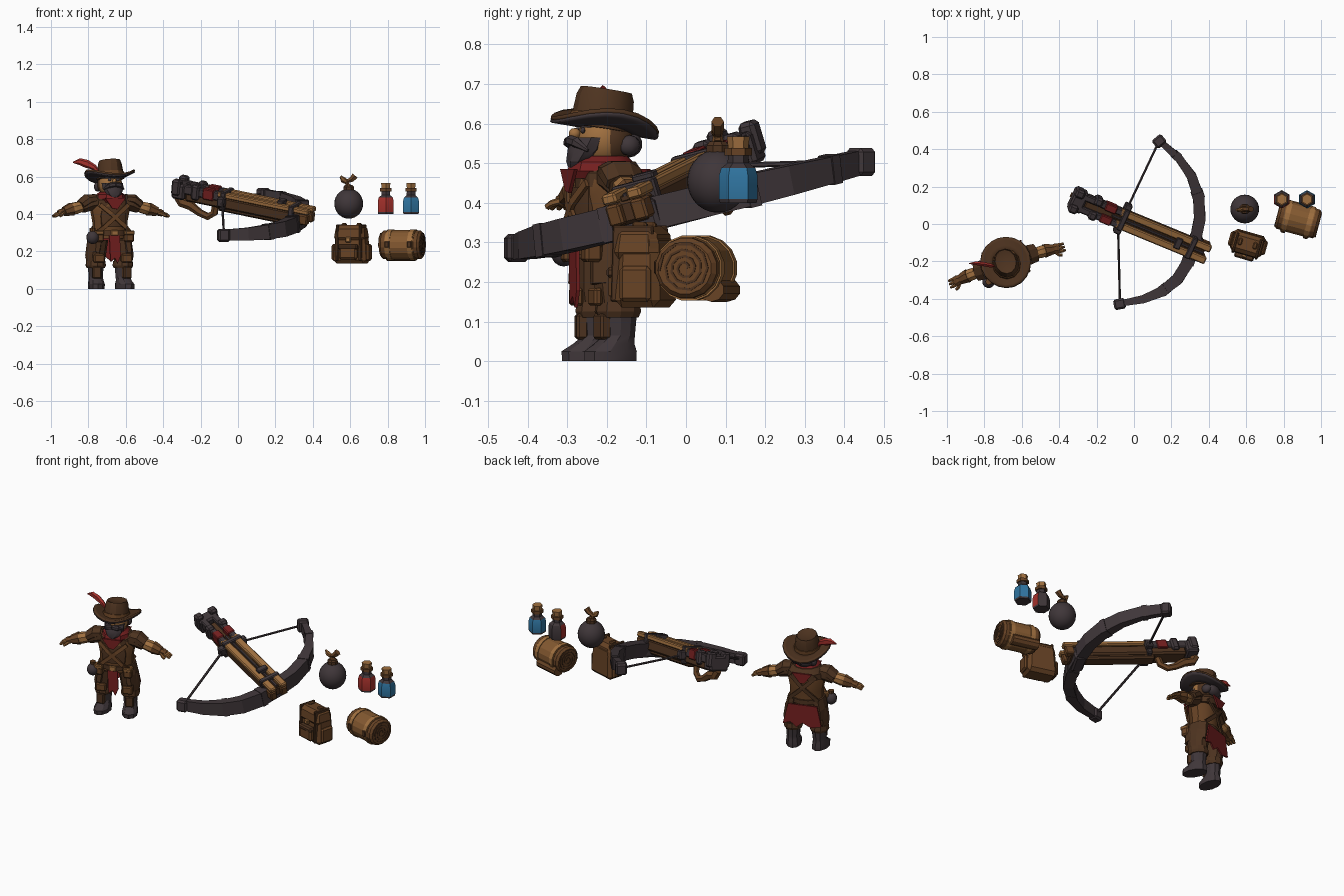
import bpy, bmesh, math
from mathutils import Vector, Matrix

def material(name, c):
    m = bpy.data.materials.new(name)
    m.diffuse_color = (*c, 1)
    return m

HAT = material("dark_leather", (.075, .033, .014))
LEATHER = material("leather", (.135, .055, .018))
LIGHT = material("light_leather", (.23, .1, .03))
TAN = material("tan_wood", (.35, .16, .05))
GREY = material("charcoal", (.05, .037, .041))
RED = material("dark_red", (.18, .014, .014))
FEATHER = material("bright_red", (.37, .03, .024))
BLUE = material("blue_liquid", (.03, .18, .36))
ID = Matrix.Identity(4)

def frame(loc, deg=0, axis='Z'):
    return Matrix.Translation(loc) @ Matrix.Rotation(math.radians(deg), 4, axis)

def finish(name, bm, mats, mtx, smooth=0):
    bmesh.ops.recalc_face_normals(bm, faces=bm.faces)
    me = bpy.data.meshes.new(name)
    bm.to_mesh(me)
    bm.free()
    me.transform(mtx)
    ob = bpy.data.objects.new(name, me)
    bpy.context.collection.objects.link(ob)
    for m in (mats if isinstance(mats, list) else [mats]):
        me.materials.append(m)
    if smooth:
        bpy.ops.object.select_all(action='DESELECT')
        ob.select_set(True)
        bpy.context.view_layer.objects.active = ob
        bpy.ops.object.shade_smooth_by_angle(angle=math.radians(smooth))
    return ob

def box(name, mat, x0, x1, y0, y1, z0, z1, mtx=ID, bevel=.006, taper=1):
    bm = bmesh.new()
    bmesh.ops.create_cube(bm, size=1)
    for v in bm.verts:
        k = taper if v.co.z > 0 else 1
        v.co = ((x0+x1)/2 + v.co.x*(x1-x0)*k, (y0+y1)/2 + v.co.y*(y1-y0)*k,
                (z0+z1)/2 + v.co.z*(z1-z0))
    bmesh.ops.bevel(bm, geom=list(bm.edges), offset=bevel, segments=1, affect='EDGES')
    return finish(name, bm, mat, mtx)

def sweep(name, mat, pts, sizes, n=4, mtx=ID, up=(0, 0, 1), tan=None, smooth=0):
    """Skin rings of half sizes (w, h) along a path."""
    bm, pts, up, rings = bmesh.new(), [Vector(p) for p in pts], Vector(up), []
    if not isinstance(sizes, list):
        sizes = [sizes]*len(pts)
    k = math.sqrt(2) if n == 4 else 1
    for i, (p, (w, h)) in enumerate(zip(pts, sizes)):
        t = Vector(tan) if tan else (pts[min(i+1, len(pts)-1)] - pts[max(i-1, 0)]).normalized()
        side = up.cross(t).normalized()
        top = t.cross(side)
        rings.append([bm.verts.new(p + side*w*k*math.cos(a) + top*h*k*math.sin(a))
                      for a in [2*math.pi*(j+.5)/n for j in range(n)]])
    for r, q in zip(rings, rings[1:]):
        for j in range(n):
            bm.faces.new((r[j], r[(j+1) % n], q[(j+1) % n], q[j]))
    bm.faces.new(rings[0])
    bm.faces.new(rings[-1])
    return finish(name, bm, mat, mtx, smooth)

def loft(name, mat, rows, n=10, mtx=ID):
    """Rows are (z, half width, half depth, centre x, centre y)."""
    rows = [tuple(r) + (0,)*(5-len(r)) for r in rows]
    return sweep(name, mat, [(r[3], r[4], r[0]) for r in rows], [(r[1], r[2]) for r in rows],
                 n, mtx, (0, 1, 0), (0, 0, 1), 30)

def ball(name, mat, c, r, mtx=ID, seg=14):
    bm = bmesh.new()
    bmesh.ops.create_uvsphere(bm, u_segments=seg, v_segments=seg//2+2, radius=1)
    for v in bm.verts:
        v.co = Vector(c) + Vector((v.co.x*r[0], v.co.y*r[1], v.co.z*r[2]))
    return finish(name, bm, mat, mtx, 50)

def plate(name, mat, outline, y, mtx):
    """Thin cloth cut from an x-z outline."""
    bm = bmesh.new()
    f = bm.faces.new([bm.verts.new((x, y, z)) for x, z in outline])
    for v in bmesh.ops.extrude_face_region(bm, geom=[f])['geom']:
        if isinstance(v, bmesh.types.BMVert):
            v.co.y += .009
    return finish(name, bm, mat, mtx)

# ---------- Hunter figure ----------
H = frame((-.685, -.205, 0), 18)
for s, tag in ((-1, "right"), (1, "left")):
    x = .078*s
    foot = H @ frame((x, 0, 0), 10*s)
    loft(tag+"_boot", GREY, [(0, .044, .074, 0, -.011), (.025, .045, .075, 0, -.011),
         (.045, .04, .055, 0, 0), (.065, .038, .043, 0, .012), (.13, .044, .049, 0, .012)], 10, foot)
    loft(tag+"_boot_cuff", HAT, [(.11, .048, .054, 0, .01), (.125, .055, .061, 0, .01),
         (.15, .052, .057, 0, .01)], 10, foot)
    box(tag+"_boot_front", HAT, -.024, .024, -.05, -.02, .055, .12, foot, .006)
    loft(tag+"_trouser", HAT, [(.13, .046, .05), (.18, .055, .06), (.26, .055, .065, -.012*s)], 10,
         H @ frame((x, .008, 0)))
    box(tag+"_knee_pad", LEATHER, x-.03, x+.03, -.062, -.04, .14, .185, H)
    # Arm, from shoulder to fingers
    sweep(tag+"_sleeve", HAT, [(.075*s, 0, .465), (.12*s, 0, .46), (.165*s, -.003, .438)],
          [(.05, .04), (.05, .047), (.04, .037)], 8, H)
    sweep(tag+"_shoulder_guard", HAT, [(.085*s, 0, .482), (.125*s, 0, .476), (.165*s, 0, .448)],
          [(.05, .026), (.057, .033), (.052, .027)], 8, H)
    sweep(tag+"_forearm", TAN, [(.155*s, -.003, .442), (.2*s, -.005, .43), (.245*s, -.01, .417)],
          [(.03, .03), (.035, .034), (.028, .027)], 8, H)
    sweep(tag+"_bracer", LEATHER, [(.215*s, -.006, .426), (.23*s, -.007, .422), (.262*s, -.012, .412)],
          [(.039, .038), (.036, .034), (.028, .026)], 8, H)
    sweep(tag+"_glove", LEATHER, [(.255*s, -.01, .414), (.277*s, -.012, .408), (.292*s, -.013, .402)],
          [(.022, .018), (.03, .02), (.026, .017)], 8, H)
    for i in range(3):
        y = -.032 + .018*i
        sweep(tag+"_finger", LIGHT, [(.283*s, y, .404), (.305*s, y-.003, .397), (.322*s, y-.004, .386)],
              [(.01, .01), (.01, .01), (.007, .007)], 6, H)
    sweep(tag+"_thumb", LIGHT, [(.265*s, -.028, .406), (.283*s, -.05, .398), (.297*s, -.056, .39)],
          (.009, .009), 6, H)
    # Coat tails and belt bags
    sweep(tag+"_coat_tail", HAT, [(.07*s, .005, .31), (.083*s, .005, .25), (.091*s, .005, .195)],
          [(.035, .068), (.036, .073), (.03, .075)], 8, H, (0, 1, 0))
    box(tag+"_belt_bag", LEATHER, .085*s-.025, .085*s+.025, -.086, -.04, .25, .31, H, .008)
    box(tag+"_bag_flap", LIGHT, .085*s-.026, .085*s+.026, -.089, -.04, .287, .312, H, .005)
    # Face and whisker halves
    ball(tag+"_eye", GREY, (.023*s, -.066, .583), (.01, .006, .008), H, 8)
    sweep(tag+"_moustache", GREY, [(0, -.092, .558), (.03*s, -.087, .553), (.058*s, -.064, .532)],
          [(.014, .013), (.014, .014), (.004, .004)], 6, H)
    ball(tag+"_side_hair", GREY, (.052*s, .048, .545), (.022, .03, .026), H, 8)

loft("torso", LEATHER, [(.27, .095, .072), (.31, .096, .073), (.36, .096, .076), (.42, .108, .08),
     (.465, .102, .073), (.5, .055, .05)], 12, H)
loft("vest", HAT, [(.33, .07, .03, 0, -.053), (.39, .076, .034, 0, -.053),
     (.44, .066, .03, 0, -.052)], 8, H)
loft("belt", HAT, [(.285, .104, .082), (.312, .104, .082)], 12, H)
box("belt_buckle", TAN, -.02, .02, -.088, -.076, .283, .314, H, .004)
for s in (-1, 1):
    sweep("cross_strap", LEATHER, [(-.08*s, -.074, .45), (-.02*s, -.093, .4), (.06*s, -.091, .33),
          (.088*s, -.066, .305)], (.011, .005), 4, H, (0, -1, 0))
    sweep("back_strap", HAT, [(-.075*s, .074, .46), (0, .086, .39), (.085*s, .066, .31)],
          (.011, .005), 4, H, (0, 1, 0))
plate("front_cloth", RED, [(-.03, .285), (.028, .285), (.034, .18), (.016, .135), (0, .165), (-.024, .145)], -.086, H)
plate("back_cloth", RED, [(-.085, .285), (.085, .285), (.115, .16), (.07, .175), (.035, .145),
      (0, .175), (-.05, .15), (-.11, .165)], .08, H)
loft("hood_collar", HAT, [(.44, .112, .088, 0, .01), (.475, .108, .088, 0, .01), (.505, .075, .07, 0, .01)], 10, H)
loft("scarf", RED, [(.462, .066, .085, 0, -.008), (.48, .08, .092, 0, -.008), (.503, .076, .084, 0, -.008),
     (.518, .058, .064, 0, -.005)], 10, H)
for s, tag in ((-1, "front"), (1, "back")):
    plate(tag+"_scarf_point", RED, [(-.058, .485), (.058, .485), (.01, .425), (-.018, .43)],
          .094*s - (.006 if s < 0 else 0), H)
ball("head", TAN, (0, -.005, .56), (.063, .068, .07), H)
ball("head_back", HAT, (0, .012, .56), (.065, .062, .068), H)
ball("nose", TAN, (0, -.08, .575), (.013, .016, .014), H, 8)
loft("beard", GREY, [(.487, .014, .014, 0, -.082), (.505, .04, .029, 0, -.072), (.535, .058, .042, 0, -.054),
     (.565, .06, .036, 0, -.042)], 9, H)
ball("back_hair", GREY, (0, .062, .548), (.055, .034, .034), H, 10)
ball("hip_flask", GREY, (-.12, -.07, .275), (.034, .034, .036), H, 12)
loft("hip_flask_neck", LEATHER, [(.305, .014, .014), (.325, .017, .017)], 8, H @ frame((-.12, -.07, 0)))

# Hat, tilted backward with its sides curled up and a dark lining below
T = H @ frame((0, 0, .595), -9, 'X')
for name, mat, drop, thick in (("hat_brim", HAT, 0, .01), ("hat_lining", GREY, .008, .008)):
    bm = bmesh.new()
    rows = [[bm.verts.new((r*math.cos(a), r*math.sin(a)*1.03, .038*(r*math.cos(a)/.13)**2 - .003 - drop))
             for a in [2*math.pi*j/20 for j in range(20)]] for r in (.055, .09, .118, .134)]
    for r, q in zip(rows, rows[1:]):
        for j in range(20):
            bm.faces.new((r[j], r[(j+1) % 20], q[(j+1) % 20], q[j]))
    mod = finish(name, bm, mat, T, 35).modifiers.new("thickness", 'SOLIDIFY')
    mod.thickness, mod.offset = thick, 0
C = T @ frame((0, -.01, 0))
loft("hat_crown", HAT, [(-.01, .075, .08), (.03, .069, .077), (.07, .063, .074), (.09, .056, .066),
     (.08, .03, .04)], 12, C)
loft("hat_band", LEATHER, [(.006, .077, .083), (.026, .074, .081)], 12, C)
sweep("feather", FEATHER, [(-.065, .0, .625), (-.085, .01, .65), (-.12, .03, .668), (-.155, .045, .68),
      (-.19, .055, .676)], [(.004, .008), (.012, .015), (.013, .022), (.011, .018), (.002, .003)], 6, H)

# ---------- Crossbow ----------
A = Vector((.68, -.28, -.14)).normalized()
B = Vector((.36, .9, .24))
B = (B - A*B.dot(A)).normalized()
U = A.cross(B)
X = Matrix.Translation((.018, -.005, .478)) @ Matrix((A, B, U)).transposed().to_4x4()
box("stock_body", HAT, -.31, .39, -.046, .046, -.06, .004, X, .01)
box("stock_belly", HAT, -.12, .3, -.034, .034, -.08, -.05, X, .01)
box("bolt_channel", HAT, -.15, .39, -.014, .014, 0, .014, X, .002)
box("channel_line", GREY, -.15, .39, -.006, .006, 0, .02, X, .002)
for s in (-1, 1):
    v = .035*s
    box("rail", TAN, -.12, .415, v-.02, v+.02, .002, .03, X, .006)
    box("rail_tip", LEATHER, .36, .412, v-.02, v+.02, -.055, .0, X, .006)
    box("rear_bar", GREY, -.38, -.1, v-.018, v+.018, -.02, .03, X, .006)
    box("red_wrap", RED, -.205, -.14, v-.022, v+.022, -.025, .035, X, .005)
    box("rear_horn", GREY, -.385, -.335, v*1.3-.023, v*1.3+.023, -.035, .052, X, .01)
    box("rear_lump", GREY, -.27, -.225, v*1.2-.023, v*1.2+.023, -.04, .043, X, .01)
    box("string_claw", GREY, -.105, -.065, s*.068-.02, s*.068+.02, -.04, .012, X, .006)
box("butt_block", GREY, -.385, -.31, -.06, .06, -.055, .03, X, .01)
for u in (-.1, .3):
    box("stock_clamp", GREY, u, u+.03, -.06, .06, -.065, .036, X, .005)
box("sight_clip", GREY, .22, .255, -.03, .03, .01, .045, X, .004)
box("limb_socket", GREY, .3, .37, -.06, .06, -.1, -.01, X, .01)
sweep("trigger_grip", LEATHER, [(-.37, 0, -.05), (-.345, 0, -.085), (-.29, 0, -.092), (-.235, 0, -.12),
      (-.185, 0, -.132), (-.15, 0, -.105), (-.145, 0, -.04)],
      [(.026, .022)]*3 + [(.021, .016)]*4, 6, X, (0, 1, 0))
# Bow limbs follow one slanted plane from tip to tip
bow = [(-.075, -.425), (.05, -.402), (.15, -.36), (.232, -.295), (.288, -.205), (.325, -.1),
       (.352, .03), (.345, .145), (.308, .255), (.238, .355), (.135, .445)]
wide = [.016, .022, .028, .031, .032, .031, .031, .03, .026, .021, .016]
lift = lambda p: (p[0], p[1], .393 + .25*p[1])
sweep("bow_limbs", GREY, [lift(p) for p in bow], [(w, w*.75+.018) for w in wide])
for i, d in ((0, 10), (-1, 40)):
    box("bow_tip", GREY, -.034, .03, -.031, .026, -.036, .034, frame(lift(bow[i]), d), .01)
for i in (2, 4, 7, 9):
    p, q = Vector(lift(bow[i])), Vector(lift(bow[i+1]))
    sweep("limb_wrap", GREY, [p, p+(q-p).normalized()*.03], (wide[i]+.003, wide[i]*.75+.021))
for i, s in ((0, -1), (-1, 1)):
    sweep("bowstring", GREY, [lift(bow[i]), X @ Vector((-.085, .06*s, -.015))], (.007, .007), 6)

# ---------- Round bomb flask ----------
M = frame((.592, .08, 0))
ball("bomb_body", GREY, (0, 0, .455), (.077, .077, .08), M, 24)
loft("bomb_collar", HAT, [(.52, .03, .03), (.545, .03, .03), (.555, .022, .022)], 8, M)
sweep("twisted_fuse", LEATHER, [(0, 0, .55), (-.012, 0, .57), (.016, 0, .585), (.034, .0, .605)],
      [(.016, .016), (.012, .012), (.016, .016), (.02, .016)], 6, M, (0, 1, 0))
sweep("fuse_leaf", LIGHT, [(0, 0, .565), (-.03, -.005, .583), (-.044, -.005, .602)],
      [(.008, .012), (.013, .016), (.005, .006)], 6, M)

# ---------- Potion bottles ----------
for x, tag, liquid in ((.79, "red", FEATHER), (.925, "blue", BLUE)):
    M = frame((x, .132, 0))
    ob = loft(tag+"_bottle", [liquid, GREY], [(.4, .046, .046), (.41, .049, .049), (.468, .049, .049),
              (.488, .043, .043), (.503, .024, .024)], 6, M)
    for f in ob.data.polygons:
        back = tag == "red" and f.normal.y > .3
        f.material_index = int(back or f.center.z > .49 or f.center.z < .406)
    loft(tag+"_bottle_neck", GREY, [(.493, .027, .027), (.525, .026, .026)], 6, M)
    loft(tag+"_bottle_lip", LEATHER, [(.52, .035, .035), (.538, .035, .035)], 6, M)
    loft(tag+"_cork", TAN, [(.535, .025, .025), (.567, .029, .029)], 6, M)

# ---------- Backpack ----------
P = frame((.608, -.105, 0), -16) @ Matrix.Diagonal((.92, .95, 1, 1))
box("pack_body", LEATHER, -.1, .1, -.06, .066, .135, .325, P, .02, .86)
box("pack_flap", LEATHER, -.096, .096, -.069, .06, .255, .34, P, .02, .86)
box("front_pocket", LEATHER, -.055, .055, -.088, -.05, .155, .235, P, .012)
box("pocket_flap", HAT, -.058, .058, -.091, -.05, .21, .238, P, .008)
box("pack_buckle", TAN, -.015, .015, -.08, -.06, .248, .276, P, .004)
for s in (-1, 1):
    box("pack_strap", HAT, .07*s-.008, .07*s+.008, -.073, .05, .15, .343, P, .004, .9)
    box("side_pocket", LEATHER, s*.1-.012, s*.1+.012, -.04, .045, .15, .24, P, .01)
    box("top_loop", LEATHER, .045*s-.012, .045*s+.012, -.02, .02, .325, .352, P, .006)

# ---------- Bedroll ----------
R = frame((.878, .026, .235), -15)
sweep("bedroll", LEATHER, [(-.112, 0, 0), (-.1, 0, 0), (.1, 0, 0), (.112, 0, 0)],
      [(.07, .066), (.081, .077), (.081, .077), (.07, .066)], 16, R)
sweep("bedroll_cover", LIGHT, [(-.08, 0, 0), (.08, 0, 0)], (.084, .08), 16, R)
for x in (-.062, .062):
    sweep("bedroll_strap", TAN, [(x-.013, 0, 0), (x+.013, 0, 0)], (.088, .084), 16, R)
    box("strap_buckle", HAT, x-.013, x+.013, -.092, -.08, -.015, .02, R, .004)
for x in (-.112, .112):
    coil = [(x, (.01+.0017*i)*math.cos(i*.65), (.01+.0017*i)*math.sin(i*.65)) for i in range(35)]
    sweep("bedroll_coil", HAT, coil, (.003, .003), 4, R, (1, 0, 0))
sweep("bedroll_edge", LEATHER, [(-.1, .055, -.055), (.06, .055, -.055)], (.034, .03), 10, R)
